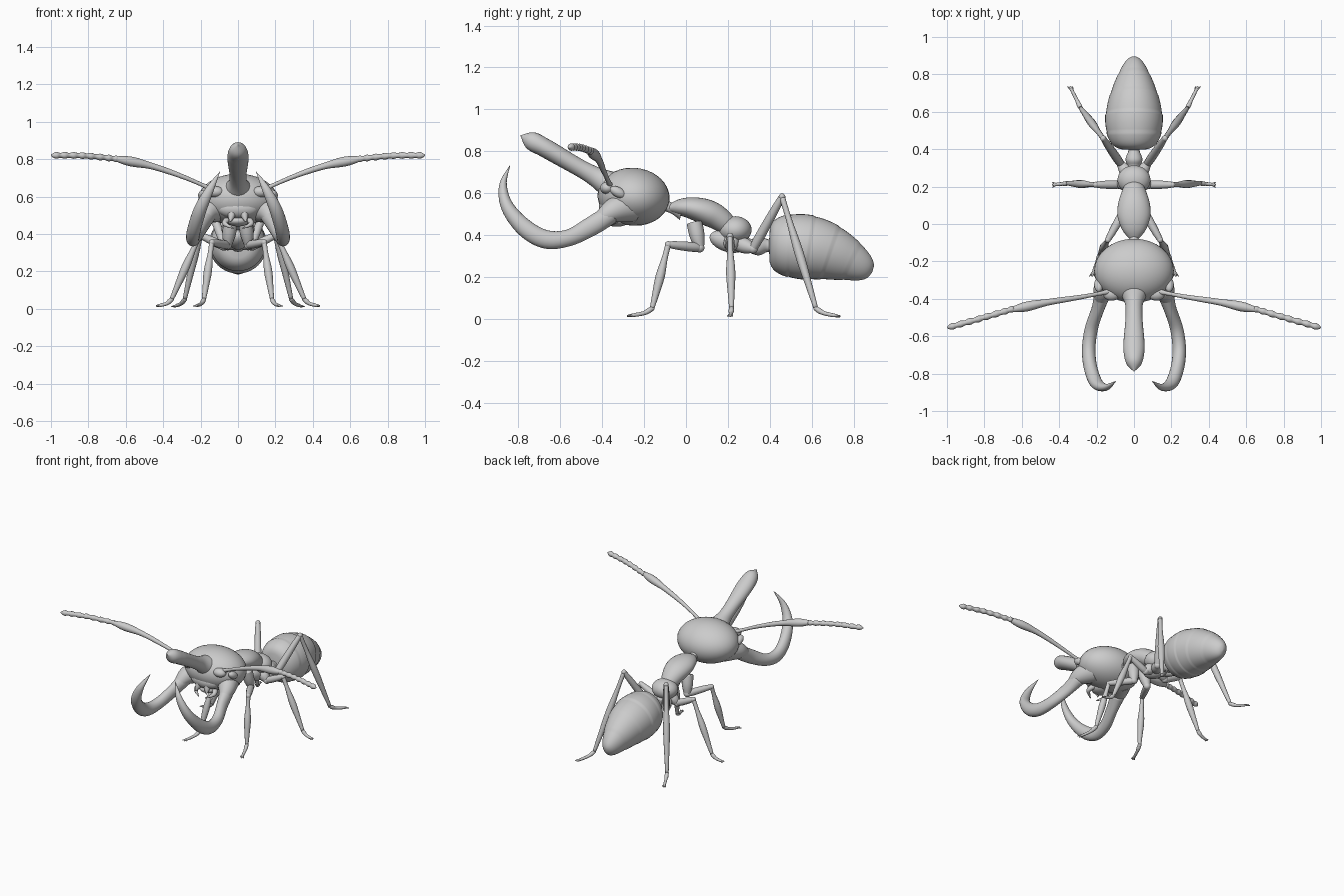
import bpy, bmesh, math
from mathutils import Vector

cube = bpy.data.objects.get("Cube")
if cube:
    bpy.data.objects.remove(cube, do_unlink=True)

COLOUR = (0.6, 0.6, 0.6, 1)
grey = bpy.data.materials.new("light grey")
grey.use_nodes = True
grey.diffuse_color = COLOUR
grey.node_tree.nodes["Principled BSDF"].inputs["Base Color"].default_value = COLOUR

ACROSS, ALONG, UP = Vector((1, 0, 0)), Vector((0, 1, 0)), Vector((0, 0, 1))


def finish(bm, name):
    bmesh.ops.recalc_face_normals(bm, faces=bm.faces)
    mesh = bpy.data.meshes.new(name)
    bm.to_mesh(mesh)
    bm.free()
    mesh.materials.append(grey)
    mesh.shade_smooth()
    obj = bpy.data.objects.new(name, mesh)
    bpy.context.collection.objects.link(obj)
    return obj


def sample(keys, t):
    """Smooth value at t (zero to one) through evenly spaced key vectors."""
    last = len(keys) - 1
    i = min(int(t * last), last - 1)
    f = t * last - i
    before, start, end, after = (Vector(keys[max(0, min(last, i + k))]) for k in (-1, 0, 1, 2))
    leave, arrive = (end - before) / 2, (after - start) / 2
    ease = f * f * (3 - 2 * f)
    return (start.lerp(end, ease) + leave * (f * (1 - f) ** 2) - arrive * (f * f * (1 - f)))


def loft(name, path, radii, side=1, ref=ACROSS, sides=16, steps=30):
    """Skin oval rings along a path; radii are single values or (along ref, other) pairs."""
    radii = [r if isinstance(r, tuple) else (r, r) for r in radii]
    centres = [sample(path, i / steps) for i in range(steps + 1)]
    bm = bmesh.new()
    rings = []
    for i, centre in enumerate(centres):
        tangent = (centres[min(i + 1, steps)] - centres[max(i - 1, 0)]).normalized()
        u = (ref - tangent * ref.dot(tangent)).normalized()
        v = tangent.cross(u)
        wide, high = (max(r, 0.001) for r in sample(radii, i / steps))
        ring = []
        for k in range(sides):
            angle = math.tau * k / sides
            point = centre + u * (wide * math.cos(angle)) + v * (high * math.sin(angle))
            point.x *= side
            ring.append(bm.verts.new(point))
        rings.append(ring)
    for ring, following in zip(rings, rings[1:]):
        for k in range(sides):
            n = (k + 1) % sides
            bm.faces.new((ring[k], ring[n], following[n], following[k]))
    bm.faces.new(rings[0])
    bm.faces.new(rings[-1])
    return finish(bm, name)


def blob(name, centre, size, tilt=0):
    bm = bmesh.new()
    bmesh.ops.create_uvsphere(bm, u_segments=32, v_segments=20, radius=1)
    obj = finish(bm, name)
    obj.location, obj.scale, obj.rotation_euler.x = centre, size, tilt
    return obj


# Head, face and horn
blob("head", (0, -.25, .583), (.213, .172, .138), -.1)
loft("horn", [(0, -.3, .605), (0, -.42, .672), (0, -.55, .745), (0, -.68, .82), (0, -.79, .876)],
     [(.13, .09), (.085, .07), (.05, .05), (.045, .042), (.049, .042), (.055, .044), (.056, .045), .042, 0],
     sides=24, steps=48)
blob("face_plate", (0, -.36, .535), (.11, .055, .055), .3)
blob("mouth", (0, -.33, .47), (.06, .06, .03))

# Thorax and waist
loft("neck", [(0, -.12, .55), (0, -.07, .53), (0, -.02, .52)], [.035, .025, .05])
loft("front_thorax", [(0, -.085, .53), (0, .02, .53), (0, .13, .495), (0, .22, .43)],
     [(.02, .015), (.065, .04), (.088, .055), (.085, .062), (.065, .055), .04], sides=28)
blob("rear_thorax", (0, .235, .425), (.088, .078, .065))
blob("thorax_underside", (0, .2, .37), (.05, .09, .05), -.3)
loft("waist", [(0, .25, .38), (0, .31, .35), (0, .38, .35), (0, .44, .345)], [.05, .03, .045, .03, .05])

# Abdomen: an egg with a pointed tail and slightly stepped rings
egg = []
for i in range(61):
    t = i / 60
    swell = max(math.sin(math.pi * t ** .6), 0)
    step = 1 + .025 * (t * 5 % 1)
    egg.append((.152 * step * swell ** .6, .153 * step * swell ** .5))
loft("abdomen", [(0, .395, .35), (0, .52, .348), (0, .64, .33), (0, .765, .285), (0, .888, .222)],
     egg, sides=40, steps=60)

# Leg joints: root, hip, knee, ankle, toe
LEGS = {
    "front": [(.04, .04, .46), (.055, .065, .34), (.14, -.085, .355), (.182, -.162, .05), (.225, -.28, .014)],
    "middle": [(.03, .22, .38), (.08, .21, .335), (.205, .21, .395), (.355, .217, .05), (.437, .21, .014)],
    "hind": [(.02, .25, .36), (.07, .32, .335), (.165, .458, .583), (.285, .62, .05), (.342, .735, .012)],
}
HIP, THIGH = [.037, .036, .022], [.02, .023, .022, .019, .015]
SHIN, FOOT = [.014, .014, .022, .016, .011], [.011, .013, .01, .009, .005]
ANTENNA_TIP = [.012] + [.018, .013] * 8 + [.004]


def build_leg(label, joints, side, ref):
    root, hip, knee, ankle, toe = (Vector(j) for j in joints)
    heel = ankle.lerp(toe, .35)
    heel.z = .027
    parts = (("hip", [root, hip], HIP), ("thigh", [hip, knee], THIGH),
             ("shin", [knee, ankle], SHIN), ("foot", [ankle, heel, toe], FOOT))
    for part, path, radii in parts:
        loft(f"{label}_{part}", path, radii, side, ref, sides=12, steps=16)
    for part, joint, size in (("hip_joint", hip, .023), ("knee", knee, .016), ("ankle", ankle, .012)):
        blob(f"{label}_{part}", (joint.x * side, joint.y, joint.z), (size, size, size))
    # A pair of small claws spread sideways from the toe
    spread = ref * .014
    for way in (-1, 1):
        loft(f"{label}_claw", [heel.lerp(toe, .6), toe + spread * way], [.007, .002], side, UP, sides=8, steps=4)


for side, label in ((1, "left"), (-1, "right")):
    # Jaw, cheek and eye
    loft(label + "_cheek", [(.11, -.27, .54), (.16, -.35, .515), (.18, -.42, .47)], [.08, .058, .03], side)
    loft(label + "_jaw",
         [(.165, -.36, .5), (.192, -.45, .443), (.228, -.56, .387), (.242, -.67, .38), (.232, -.77, .435),
          (.2, -.852, .535), (.15, -.873, .64), (.097, -.84, .732)],
         [.047, (.034, .046), (.035, .04), (.036, .044), (.036, .042), (.034, .031), (.022, .018), .001],
         side, sides=20, steps=42)
    blob(label + "_eye", (.188 * side, -.325, .605), (.025, .042, .024), -.5)
    blob(label + "_brow", (.12 * side, -.375, .625), (.045, .035, .03))
    # Small mouthparts under the face
    loft(label + "_palp", [(.05, -.33, .48), (.07, -.37, .455), (.025, -.405, .43)], [.02, .014, .003], side)
    loft(label + "_face_tooth", [(.03, -.38, .52), (.042, -.415, .465)], [.03, .018, .003], side)
    # Antenna: slender stem with a club, then a beaded tip
    loft(label + "_antenna_stem", [(.1, -.355, .62), (.28, -.39, .7), (.47, -.42, .765), (.66, -.46, .803)],
         [.02, .011, .012, .015, .018, .026, .012], side, UP)
    loft(label + "_antenna_tip", [(.64, -.452, .8), (.82, -.505, .818), (.999, -.555, .82)],
         ANTENNA_TIP, side, UP, sides=12, steps=68)
    for leg, joints in LEGS.items():
        build_leg(f"{label}_{leg}_leg", joints, side, ALONG if leg == "middle" else ACROSS)
